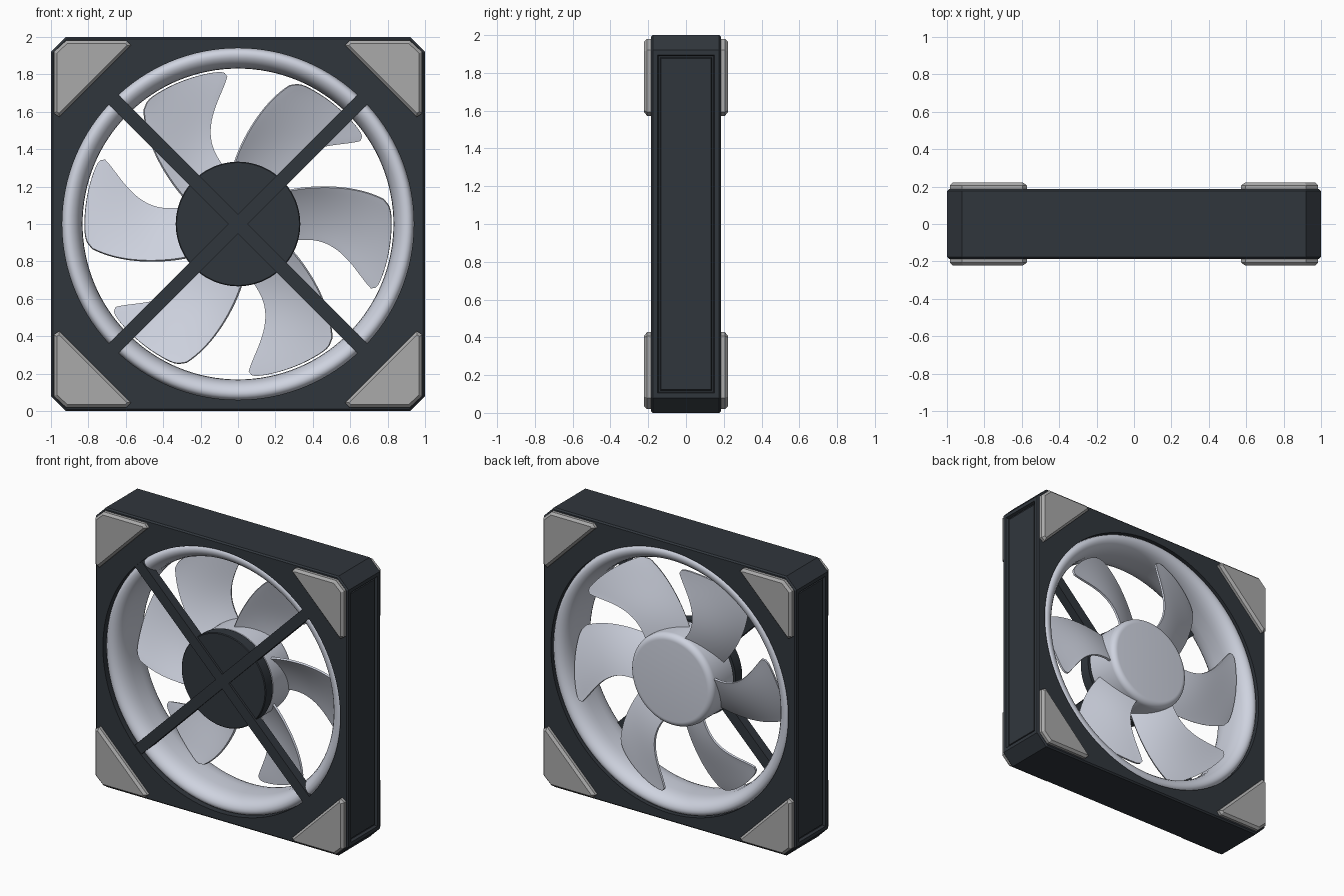
import bpy, bmesh, math

if "Cube" in bpy.data.objects:
    bpy.data.objects.remove(bpy.data.objects["Cube"])

CZ = 1.0  # height of the fan axis


def material(name, rgb):
    m = bpy.data.materials.new(name)
    m.diffuse_color = (*rgb, 1)
    m.use_nodes = True
    m.node_tree.nodes["Principled BSDF"].inputs["Base Color"].default_value = m.diffuse_color
    return m


DARK = material("dark_plastic", (0.030, 0.037, 0.046))
WHITE = material("pale_plastic", (0.62, 0.65, 0.74))
PAD = material("pad_rubber", (0.40, 0.40, 0.40))


def finish(name, bm, mat):
    """Turn a bmesh (centred on the fan axis) into an object."""
    bmesh.ops.recalc_face_normals(bm, faces=bm.faces)
    me = bpy.data.meshes.new(name)
    bm.to_mesh(me)
    bm.free()
    me.materials.append(mat)
    ob = bpy.data.objects.new(name, me)
    ob.location.z = CZ
    bpy.context.collection.objects.link(ob)
    return ob


def activate(ob):
    bpy.ops.object.select_all(action='DESELECT')
    ob.select_set(True)
    bpy.context.view_layer.objects.active = ob


def smooth(ob, deg=35):
    activate(ob)
    bpy.ops.object.shade_smooth_by_angle(angle=math.radians(deg))


def apply(ob, mod):
    activate(ob)
    bpy.ops.object.modifier_apply(modifier=mod.name)


def prism(pts, y0, y1, bevel=0):
    """Extrude an x-z outline along y, chamfering the rims of both ends."""
    bm = bmesh.new()
    a = [bm.verts.new((x, y0, z)) for x, z in pts]
    b = [bm.verts.new((x, y1, z)) for x, z in pts]
    caps = [bm.faces.new(a), bm.faces.new(b[::-1])]
    n = len(pts)
    for i in range(n):
        j = (i + 1) % n
        bm.faces.new((a[j], a[i], b[i], b[j]))
    bmesh.ops.recalc_face_normals(bm, faces=bm.faces)
    if bevel:
        rim = [e for f in caps for e in f.edges]
        bmesh.ops.bevel(bm, geom=rim, offset=bevel, segments=1, affect='EDGES')
    return bm


def lathe(name, profile, mat, closed=False, n=128):
    """Revolve (radius, y) points around the fan axis."""
    bm = bmesh.new()
    rings = [[bm.verts.new((r * math.cos(t), y, r * math.sin(t))) for r, y in profile]
             for t in (2 * math.pi * i / n for i in range(n))]
    m = len(profile)
    for i in range(n):
        p, q = rings[i], rings[(i + 1) % n]
        for k in range(m if closed else m - 1):
            l = (k + 1) % m
            bm.faces.new((p[k], p[l], q[l], q[k]))
    bmesh.ops.remove_doubles(bm, verts=bm.verts, dist=1e-5)
    bmesh.ops.dissolve_degenerate(bm, edges=bm.edges, dist=1e-6)
    ob = finish(name, bm, mat)
    smooth(ob)
    return ob


# Frame: chamfered square with recessed panels on the left and right sides
C = 0.92
octagon = [(-1, -C), (-C, -1), (C, -1), (1, -C), (1, C), (C, 1), (-C, 1), (-1, C)]
bm = prism(octagon, -0.186, 0.186, 0.01)
for sx in (-1, 1):
    side = [f for f in bm.faces if f.normal.x * sx > 0.99]
    for thick, depth in ((0.036, 0), (0.008, -0.02), (0.012, 0), (0.006, 0.008)):
        bmesh.ops.inset_region(bm, faces=side, thickness=thick, depth=depth)
frame = finish("frame", bm, DARK)

# Round opening through the frame
R = 0.94
circle = [(R * math.cos(i * math.pi / 64), R * math.sin(i * math.pi / 64)) for i in range(128)]
cutter = finish("opening_cutter", prism(circle, -0.5, 0.5), DARK)
cutter.hide_render = True
cut = frame.modifiers.new("opening", 'BOOLEAN')
cut.operation = 'DIFFERENCE'
cut.solver = 'EXACT'
cut.object = cutter
apply(frame, cut)
bpy.data.objects.remove(cutter)
smooth(frame, 20)

# Duct ring with rounded lips at both ends
lip = [(0.94, 0.135), (0.934, 0.153), (0.922, 0.166), (0.905, 0.170), (0.888, 0.166),
       (0.870, 0.155), (0.854, 0.136), (0.842, 0.11), (0.834, 0.078), (0.831, 0.04)]
lathe("duct_ring", [(r, -y) for r, y in lip] + [(r, y + 0.012) for r, y in lip[::-1]],
      WHITE, closed=True)

# Motor mount disc and crossed struts
lathe("motor_mount", [(0, -0.165), (0.328, -0.165), (0.333, -0.16), (0.333, -0.085), (0, -0.085)], DARK)
w, L = 0.037, 0.942
cross = [(w, w), (w, L), (-w, L), (-w, w), (-L, w), (-L, -w),
         (-w, -w), (-w, -L), (w, -L), (w, -w), (L, -w), (L, w)]
k = math.sqrt(0.5)
finish("struts", prism([(k * (x - z), k * (x + z)) for x, z in cross], -0.18, -0.115), DARK)

# Rotor hub with a rounded back edge
edge = [(0.285 + 0.042 * math.cos(a), 0.128 + 0.042 * math.sin(a))
        for a in (i * math.pi / 16 for i in range(9))]
lathe("hub", [(0, -0.075), (0.322, -0.075), (0.327, -0.07)] + edge + [(0, 0.17)], WHITE)


# Rotor blades: swept, pitched sheets between two edge curves (radius, degrees)
def curve(pts, r):
    return sum(a * math.prod((r - q) / (p - q) for q, _ in pts if q != p) for p, a in pts)


LEAD = [(0.334, 32.8), (0.486, 24.0), (0.63, 17.3), (0.81, 8.5)]
TRAIL = [(0.33, -14.8), (0.476, -12.2), (0.60, -17.0), (0.815, -26.3)]
NU, NV = 24, 24
bm = bmesh.new()
grid = []
for i in range(NU + 1):
    row = []
    for j in range(NV + 1):
        v = j / NV
        r_end = 0.82 - 0.03 * abs(2 * v - 1) ** 14      # softened tip corners
        s = i / NU
        r = 0.30 + (r_end - 0.30) * s
        t = math.radians(curve(LEAD, r) * (1 - v) + curve(TRAIL, r) * v)
        y = (-0.015 + 0.025 * s) * (1 - v) + (0.125 + 0.03 * s) * v + 0.06 * v * (1 - v)
        row.append(bm.verts.new((r * math.cos(t), y, r * math.sin(t))))
    grid.append(row)
for i in range(NU):
    for j in range(NV):
        bm.faces.new((grid[i][j], grid[i + 1][j], grid[i + 1][j + 1], grid[i][j + 1]))
blade = finish("blade_1", bm, WHITE)
sol = blade.modifiers.new("thickness", 'SOLIDIFY')
sol.thickness = 0.014
sol.offset = 0
apply(blade, sol)
smooth(blade, 40)
for i in range(1, 6):
    b = blade.copy()
    b.name = f"blade_{i + 1}"
    b.rotation_euler.y = i * math.pi / 3
    bpy.context.collection.objects.link(b)

# Corner pads, mirrored to all eight corners
outline = [(0.985, 0.92), (0.92, 0.98), (0.595, 0.98), (0.572, 0.955), (0.955, 0.572), (0.985, 0.592)]
pads = finish("corner_pads", prism(outline, 0.16, 0.222, 0.016), PAD)
mir = pads.modifiers.new("mirror", 'MIRROR')
mir.use_axis = (True, True, True)
mir.use_mirror_merge = False
